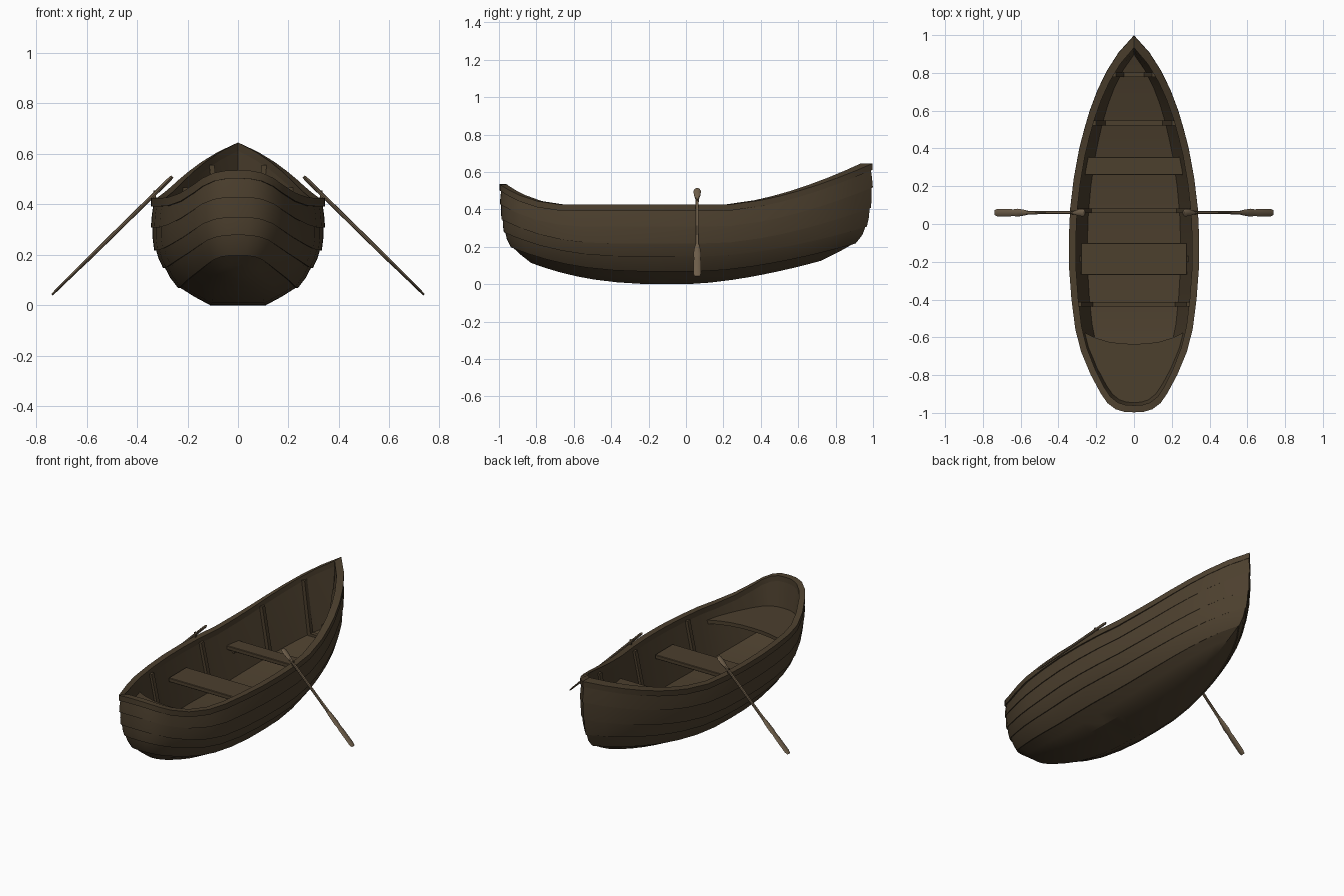
import bpy, bmesh, math
from mathutils import Vector

if "Cube" in bpy.data.objects:
    bpy.data.objects.remove(bpy.data.objects["Cube"])


def material(name, rgb):
    m = bpy.data.materials.new(name)
    m.diffuse_color = (*rgb, 1)
    m.use_nodes = True
    m.node_tree.nodes["Principled BSDF"].inputs["Base Color"].default_value = m.diffuse_color
    return m


WOOD = material("dark_wood", (0.072, 0.05, 0.027))
OAR_WOOD = material("oar_wood", (0.16, 0.115, 0.07))


def finish(name, bm, mat=WOOD, angle=28):
    bmesh.ops.remove_doubles(bm, verts=bm.verts, dist=0.0003)
    bmesh.ops.recalc_face_normals(bm, faces=bm.faces)
    me = bpy.data.meshes.new(name)
    bm.to_mesh(me)
    bm.free()
    ob = bpy.data.objects.new(name, me)
    bpy.context.collection.objects.link(ob)
    me.materials.append(mat)
    bpy.ops.object.select_all(action='DESELECT')
    bpy.context.view_layer.objects.active = ob
    ob.select_set(True)
    bpy.ops.object.shade_smooth_by_angle(angle=math.radians(angle))
    return ob


# Plank lines: half width, mid height, bow y, bow z, stern y, stern z
LEVELS = [(0.11, 0.0, 0.72, 0.125, -0.83, 0.115),
          (0.23, 0.07, 0.90, 0.22, -0.93, 0.20),
          (0.29, 0.15, 0.96, 0.31, -0.967, 0.28),
          (0.325, 0.22, 0.982, 0.41, -0.98, 0.35),
          (0.338, 0.31, 0.992, 0.52, -0.988, 0.43),
          (0.335, 0.40, 0.987, 0.62, -0.987, 0.51)]
# Plan outline, bow to stern: position along length, relative half width
PLAN = [(1, 0), (.955, .235), (.905, .42), (.855, .56), (.80, .68), (.75, .765),
        (.70, .84), (.62, .925), (.54, .98), (.46, 1), (.38, .995), (.30, .96),
        (.22, .90), (.16, .81), (.10, .665), (.05, .51), (.025, .41),
        (.008, .28), (.001, .14), (0, 0)]


def level(t):
    """Smooth (Catmull-Rom) blend of the plank-line table."""
    i = min(int(t), len(LEVELS) - 2)
    u = t - i
    out = []
    for c in range(6):
        b, d = LEVELS[i][c], LEVELS[i + 1][c]
        a = LEVELS[i - 1][c] if i else 2 * b - d
        e = LEVELS[i + 2][c] if i + 2 < len(LEVELS) else 2 * d - b
        out.append(b + u / 2 * (d - a + u * (2 * a - 5 * b + 4 * d - e
                                             + u * (3 * (b - d) + e - a))))
    return out


def half_line(t, off=0.0, dz=0.0):
    """Right half of a plank line at level t, shifted outward by off."""
    w, zm, yb, zb, ys, zs = level(t)
    w, yb, ys = w + off, yb + (2 * off if off < 0 else off), ys - off
    k = t / 5
    fb, fs = 0.53 + 0.07 * k, 0.48 - 0.28 * k
    pts = []
    for f, r in PLAN:
        rise_b = max(0, (f - fb) / (1 - fb)) ** 1.6
        rise_s = max(0, (fs - f) / fs) ** 2.5
        z = zm + (zb - zm) * rise_b + (zs - zm) * rise_s + dz
        pts.append(Vector((w * r, ys + f * (yb - ys), z)))
    return pts


def mirrored(h):
    return h + [Vector((-p.x, p.y, p.z)) for p in h[-2:0:-1]]


def ring(t, off=0.0, dz=0.0):
    return mirrored(half_line(t, off, dz))


def loft(bm, rings, wrap=False):
    """Skin a list of closed rings."""
    vs = [[bm.verts.new(p) for p in r] for r in rings]
    n = len(vs[0])
    for a in range(len(vs) if wrap else len(vs) - 1):
        r, s = vs[a], vs[(a + 1) % len(vs)]
        for j in range(n):
            bm.faces.new((r[j], r[(j + 1) % n], s[(j + 1) % n], s[j]))
    return vs


def fill_across(bm, r):
    """Close a bow-to-stern ring with planks from side to side."""
    n = len(r)
    for j in range(n // 2):
        face = []
        for v in (r[j], r[j + 1], r[(n - j - 1) % n], r[(n - j) % n]):
            if v not in face:
                face.append(v)
        bm.faces.new(face)


# Hull: lapped planks outside, straight lining and floor inside
RIM = half_line(5, -0.025)
FLOOR = half_line(1.6, -0.024, -0.01)


def lining(k):
    """Inner wall line: k = 0 at the floor, 1 at the rim."""
    return [a.lerp(b, k) for a, b in zip(FLOOR, RIM)]


bm = bmesh.new()
rings = [ring(0)]
for lv in range(1, 6):
    rings += [ring(lv - 0.5, 0.004 if lv > 1 else 0), ring(lv)]
    if lv < 5:
        rings.append(ring(lv, 0.007, -0.002))
rings += [mirrored(lining(k)) for k in (1, 0.5, 0)]
vs = loft(bm, rings)
fill_across(bm, vs[0])
fill_across(bm, vs[-1])
finish("hull", bm)

# Gunwale rail around the top edge
bm = bmesh.new()
loft(bm, [ring(5, 0.010, -0.008), ring(5, 0.010, 0.025),
          ring(5, -0.027, 0.025), ring(5, -0.027, -0.008)], wrap=True)
finish("gunwale", bm)


def wall_point(k, y):
    """Point on the lining at height fraction k and station y."""
    h = lining(k)
    for a, b in zip(h, h[1:]):
        if a.y >= y >= b.y:
            return a.lerp(b, (a.y - y) / max(a.y - b.y, 1e-6))
    return h[0] if y > h[0].y else h[-1]


# Ribs running across the floor and up both sides
for n, y in enumerate((0.79, 0.535, 0.07, -0.425)):
    bm = bmesh.new()
    path = []
    for k in (1, 0):
        o = wall_point(k, y)
        i = Vector((max(o.x - 0.016, 0.01), y, o.z + (0.012 if k == 0 else 0)))
        path.append((o + Vector((0.004, 0, -0.006 * (1 - k))), i))
    path += [(Vector((-o.x, o.y, o.z)), Vector((-i.x, i.y, i.z))) for o, i in path[::-1]]
    d = Vector((0, 0.013, 0))
    vs = loft(bm, [[o - d, o + d, i + d, i - d] for o, i in path])
    bm.faces.new(vs[0])
    bm.faces.new(vs[-1])
    finish(f"rib_{n + 1}", bm)


def box(name, lo, hi, bevel=0.0):
    bm = bmesh.new()
    bmesh.ops.create_cube(bm, size=1)
    lo, hi = Vector(lo), Vector(hi)
    for v in bm.verts:
        v.co = (lo + hi) / 2 + Vector(a * b for a, b in zip(v.co, hi - lo))
    if bevel:
        bmesh.ops.bevel(bm, geom=bm.edges[:], offset=bevel, segments=1, affect='EDGES')
    return finish(name, bm)


# Seats with end brackets
for n, (y0, y1, w) in enumerate(((0.26, 0.355, 0.26), (-0.27, -0.10, 0.28))):
    box(f"seat_{n + 1}", (-w, y0, 0.29), (w, y1, 0.315), 0.003)
    ym = (y0 + y1) / 2
    reach = wall_point(0.65, ym).x + 0.01
    for s in (-1, 1):
        xs = sorted((s * (w - 0.03), s * reach))
        box(f"seat_bracket_{n + 1}", (xs[0], ym - 0.015, 0.262), (xs[1], ym + 0.015, 0.302))

# Stern bench with a hollowed front edge
bm = bmesh.new()
edge = wall_point(0.8, -0.57).x + 0.008
back = [Vector((edge, -0.57, 0))]
back += [p for p in mirrored(half_line(4.4, -0.018)) if p.y < -0.59]
back += [Vector((-edge, -0.57, 0))]
front = [Vector((-edge * c, -0.57 - 0.065 * (1 - abs(c) ** 2.5), 0))
         for c in (0.9, 0.75, 0.5, 0.25, 0, -0.25, -0.5, -0.75, -0.9)]
vs = loft(bm, [[Vector((p.x, p.y, z)) for p in back + front] for z in (0.328, 0.35)])
bm.faces.new(vs[0])
bm.faces.new(vs[1])
finish("stern_bench", bm)

# Oars: distance along oar, half width, half thickness
OAR = [(0, .012, .006), (.02, .020, .008), (.07, .018, .008), (.11, .011, .008),
       (.15, .008, .008), (.5, .008, .008), (.63, .010, .008), (.68, .016, .008),
       (.75, .021, .007), (.80, .017, .006), (.83, .020, .006), (.97, .020, .005),
       (1, .014, .004)]
for side, s in (("right", 1), ("left", -1)):
    a, b = Vector((s * 0.26, 0.06, 0.51)), Vector((s * 0.737, 0.06, 0.042))
    nrm = (b - a).normalized().cross(Vector((0, 1, 0)))
    bm = bmesh.new()
    secs = []
    for t, wy, wn in OAR:
        c = a.lerp(b, t)
        secs.append([c + Vector((0, wy * math.cos(k * math.pi / 4), 0))
                     + nrm * wn * math.sin(k * math.pi / 4) for k in range(8)])
    vs = loft(bm, secs)
    bm.faces.new(vs[0])
    bm.faces.new(vs[-1])
    finish(f"oar_{side}", bm, OAR_WOOD, 40)
    # Oarlock pin under the shaft
    box(f"oarlock_{side}", (s * 0.33 - 0.005, 0.055, 0.41), (s * 0.33 + 0.005, 0.065, 0.455))
